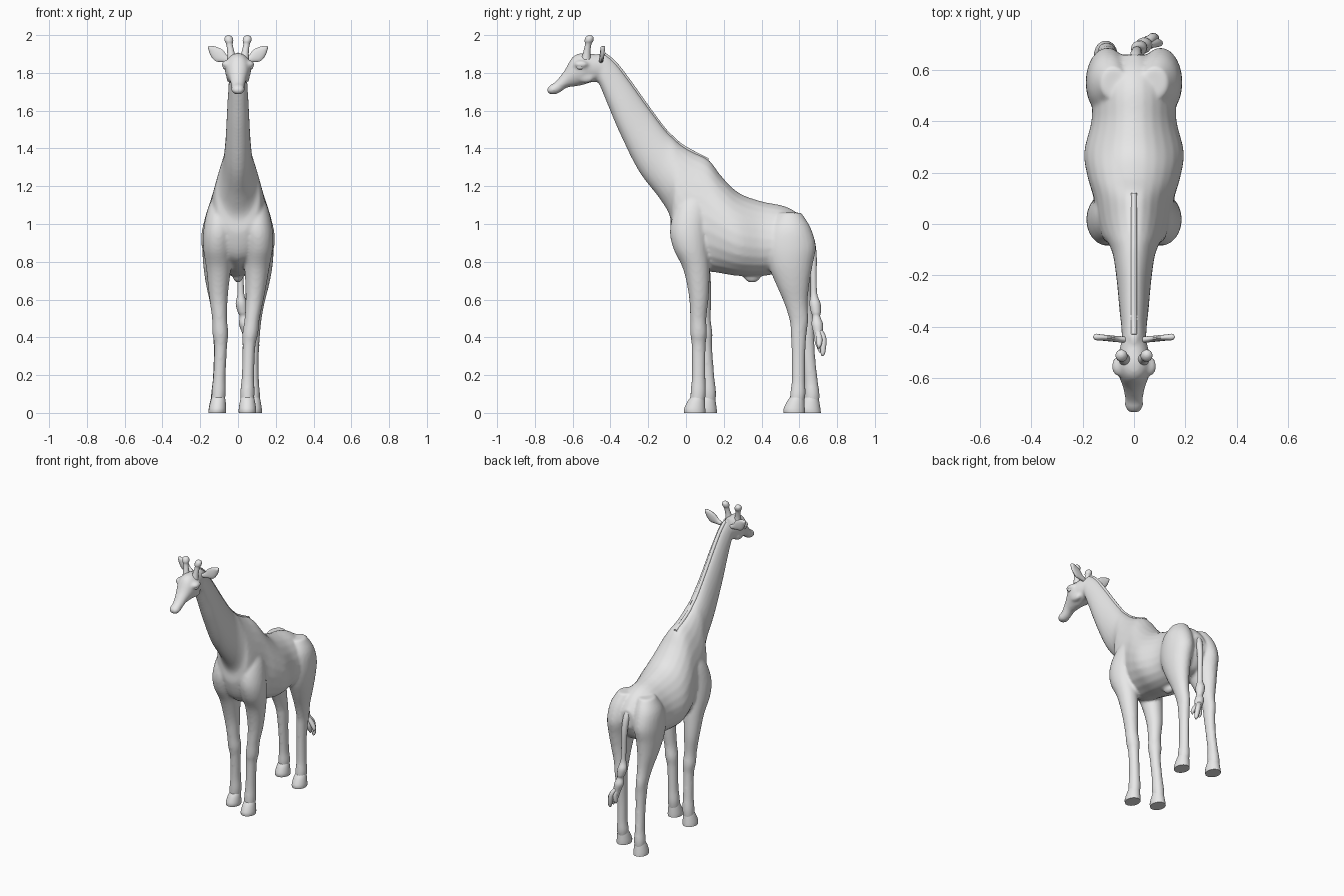
import bpy, bmesh, math
from mathutils import Vector

old = bpy.data.objects.get("Cube")
if old:
    bpy.data.objects.remove(old, do_unlink=True)

grey = bpy.data.materials.new("plain_grey")
grey.use_nodes = True
grey.diffuse_color = (0.8, 0.8, 0.8, 1)
grey.node_tree.nodes["Principled BSDF"].inputs["Base Color"].default_value = grey.diffuse_color


def catmull(a, b, c, d, t):
    return 0.5 * (2 * b + (c - a) * t + (2 * a - 5 * b + 4 * c - d) * t * t
                  + (3 * b - a - 3 * c + d) * t ** 3)


def loft(bm, rings, egg=0.0, sides=24, steps=5):
    """Skin smoothly interpolated elliptical rings, each (centre, half axis u, half axis v)."""
    last, loops = len(rings) - 1, []
    for i in range(last):
        four = [rings[max(0, min(last, i + k))] for k in (-1, 0, 1, 2)]
        for s in range(steps + (i == last - 1)):
            c, u, v = (catmull(*[r[k] for r in four], s / steps) for k in range(3))
            loop = []
            for n in range(sides):
                a = math.tau * n / sides
                wide = math.cos(a) * (1 - egg * math.sin(a))
                loop.append(bm.verts.new(c + u * wide + v * math.sin(a)))
            loops.append(loop)
    for p, q in zip(loops, loops[1:]):
        for n in range(sides):
            m = (n + 1) % sides
            bm.faces.new((p[n], p[m], q[m], q[n]))
    bm.faces.new(loops[0])
    bm.faces.new(loops[-1])


def ball(bm, centre, size):
    verts = bmesh.ops.create_uvsphere(bm, u_segments=16, v_segments=10, radius=1)["verts"]
    bmesh.ops.scale(bm, vec=size, verts=verts)
    bmesh.ops.translate(bm, vec=centre, verts=verts)


def make(name, bm):
    bmesh.ops.recalc_face_normals(bm, faces=bm.faces[:])
    me = bpy.data.meshes.new(name)
    bm.to_mesh(me)
    bm.free()
    me.materials.append(grey)
    ob = bpy.data.objects.new(name, me)
    bpy.context.collection.objects.link(ob)
    bpy.ops.object.select_all(action="DESELECT")
    bpy.context.view_layer.objects.active = ob
    ob.select_set(True)
    bpy.ops.object.shade_smooth_by_angle(angle=math.radians(50))
    return ob


def upright(rows):
    """Rings from (top y, top z, bottom y, bottom z, half width)."""
    return [(Vector((0, (a + c) / 2, (b + d) / 2)), Vector((w, 0, 0)),
             Vector((0, (a - c) / 2, (b - d) / 2))) for a, b, c, d, w in rows]


def level(rows, side, shift):
    """Leg rings from (x, y, z, rx, ry); the lower leg swings by shift."""
    out = []
    for x, y, z, rx, ry in rows:
        k = max(0, 1 - z / 0.8)
        out.append((Vector((side * (x + shift[0] * k), y + shift[1] * k, z)),
                    Vector((rx, 0, 0)), Vector((0, ry, 0))))
    return out


def tube(points):
    """Round rings from (x, y, z, radius) for near vertical paths."""
    return [(Vector(p[:3]), Vector((p[3], 0, 0)), Vector((0, p[3], 0))) for p in points]


# torso and neck, rump to nape
trunk = upright([
    (.66, .98, .66, .86, .05), (.60, 1.05, .60, .76, .13), (.52, 1.095, .5, .74, .16),
    (.4, 1.12, .4, .725, .165), (.28, 1.165, .28, .725, .193), (.19, 1.25, .18, .74, .18),
    (.12, 1.34, .08, .76, .155), (.04, 1.38, -.03, .82, .14), (-.02, 1.415, -.08, .94, .12),
    (-.06, 1.45, -.085, 1.04, .10), (-.11, 1.5, -.14, 1.135, .08), (-.2, 1.62, -.25, 1.28, .066),
    (-.3, 1.76, -.35, 1.48, .057), (-.37, 1.85, -.41, 1.62, .05), (-.43, 1.9, -.46, 1.74, .046),
    (-.47, 1.9, -.49, 1.78, .035)])

# head, nape to lips
head = upright([
    (-.43, 1.89, -.45, 1.75, .045), (-.49, 1.9, -.5, 1.75, .058), (-.55, 1.905, -.55, 1.735, .07),
    (-.6, 1.885, -.59, 1.728, .058), (-.645, 1.81, -.63, 1.722, .043),
    (-.69, 1.755, -.67, 1.695, .035), (-.72, 1.735, -.7, 1.685, .036), (-.738, 1.715, -.728, 1.69, .02)])

front_leg = [
    (.09, .05, 1.17, .03, .04), (.1, .03, 1.08, .06, .085), (.103, .015, .97, .08, .1),
    (.108, .025, .87, .076, .092), (.1, .055, .76, .065, .07), (.09, .068, .62, .05, .053),
    (.075, .065, .5, .04, .043), (.065, .067, .42, .042, .044), (.058, .067, .35, .034, .037),
    (.053, .067, .2, .033, .036), (.05, .065, .11, .038, .041), (.05, .06, .05, .034, .038)]
hind_leg = [
    (.08, .55, 1.06, .05, .06), (.095, .55, .98, .08, .11), (.103, .552, .88, .085, .135),
    (.108, .553, .78, .075, .117), (.105, .565, .68, .06, .088), (.095, .582, .58, .045, .062),
    (.088, .598, .49, .036, .05), (.083, .597, .42, .034, .042), (.08, .595, .3, .03, .036),
    (.08, .595, .17, .031, .036), (.08, .592, .1, .037, .041), (.08, .587, .05, .034, .038)]
legs = [("front_left", front_leg, 1, (0, 0)), ("front_right", front_leg, -1, (.06, .062)),
        ("hind_left", hind_leg, 1, (0, 0)), ("hind_right", hind_leg, -1, (.03, .085))]

# fused body skin
bm = bmesh.new()
loft(bm, trunk, egg=0.15)
loft(bm, head)
for name, rows, side, shift in legs:
    loft(bm, level(rows, side, shift))
ball(bm, (0, .35, .725), (.028, .045, .036))
for side in (-1, 1):
    ball(bm, (side * .058, -.555, 1.845), (.03, .04, .022))   # brow
    ball(bm, (side * .04, -.53, 1.775), (.022, .045, .03))    # cheek
body = make("body", bm)
remesh = body.modifiers.new("fuse", "REMESH")
remesh.mode = "VOXEL"
remesh.voxel_size = 0.009
remesh.use_smooth_shade = True
soften = body.modifiers.new("soften", "SMOOTH")
soften.factor = 0.5
soften.iterations = 6

# hooves
for name, rows, side, shift in legs:
    x, y = rows[-1][:2]
    bm = bmesh.new()
    loft(bm, level([(x, y + .002, .085, .034, .036), (x, y - .006, .06, .04, .046),
                    (x, y - .014, .022, .046, .056), (x, y - .014, 0, .046, .056)], side, shift))
    make(name + "_hoof", bm)

# mane ridge along the neck
bm = bmesh.new()
ridge = []
for c, u, v in trunk[6:15]:
    up = v.normalized()
    ridge.append((c + v - up * .008, Vector((.012, 0, 0)), up * .016))
loft(bm, ridge, sides=12)
make("mane", bm)

for label, side in (("left", 1), ("right", -1)):
    # horns with rounded knobs
    bm = bmesh.new()
    loft(bm, tube([(side * .032, -.53, 1.87, .026), (side * .038, -.525, 1.91, .019),
                   (side * .045, -.518, 1.95, .017), (side * .048, -.514, 1.97, .023),
                   (side * .05, -.511, 1.987, .021), (side * .05, -.51, 1.997, .011),
                   (side * .05, -.51, 2.0, .002)]), sides=16)
    make(label + "_horn", bm)
    # leaf shaped ears
    bm = bmesh.new()
    ear = [(.04, -.45, 1.865, .014), (.07, -.448, 1.875, .022), (.1, -.445, 1.892, .036),
           (.13, -.442, 1.915, .028), (.15, -.44, 1.933, .012), (.158, -.44, 1.94, .002)]
    loft(bm, [(Vector((side * x, y, z)), Vector((0, .012 if h > .012 else h, 0)),
               Vector((-side * h * .55, 0, h * .84))) for x, y, z, h in ear], sides=14)
    make(label + "_ear", bm)
    # eyes
    bm = bmesh.new()
    ball(bm, (side * .067, -.56, 1.832), (.014, .02, .015))
    make(label + "_eye", bm)

# tail with a knotted tuft
bm = bmesh.new()
loft(bm, tube([(0, .62, 1.0, .02), (.006, .655, .93, .022), (.01, .672, .84, .02),
               (.013, .675, .72, .017), (.015, .677, .63, .018), (.018, .683, .58, .03),
               (.025, .688, .535, .027), (.03, .69, .51, .021), (.036, .695, .47, .031),
               (.048, .7, .42, .025), (.06, .705, .37, .022), (.07, .71, .32, .005)]), sides=14)
for x, y, z in ((.1, .705, .34), (.085, .725, .3), (.05, .715, .33)):
    loft(bm, tube([(.035, .695, .46, .014), ((x + .035) / 2 + .01, y, .4, .018),
                   (x, y, z + .02, .013), (x, y - .004, z, .003)]), sides=10)
make("tail", bm)
